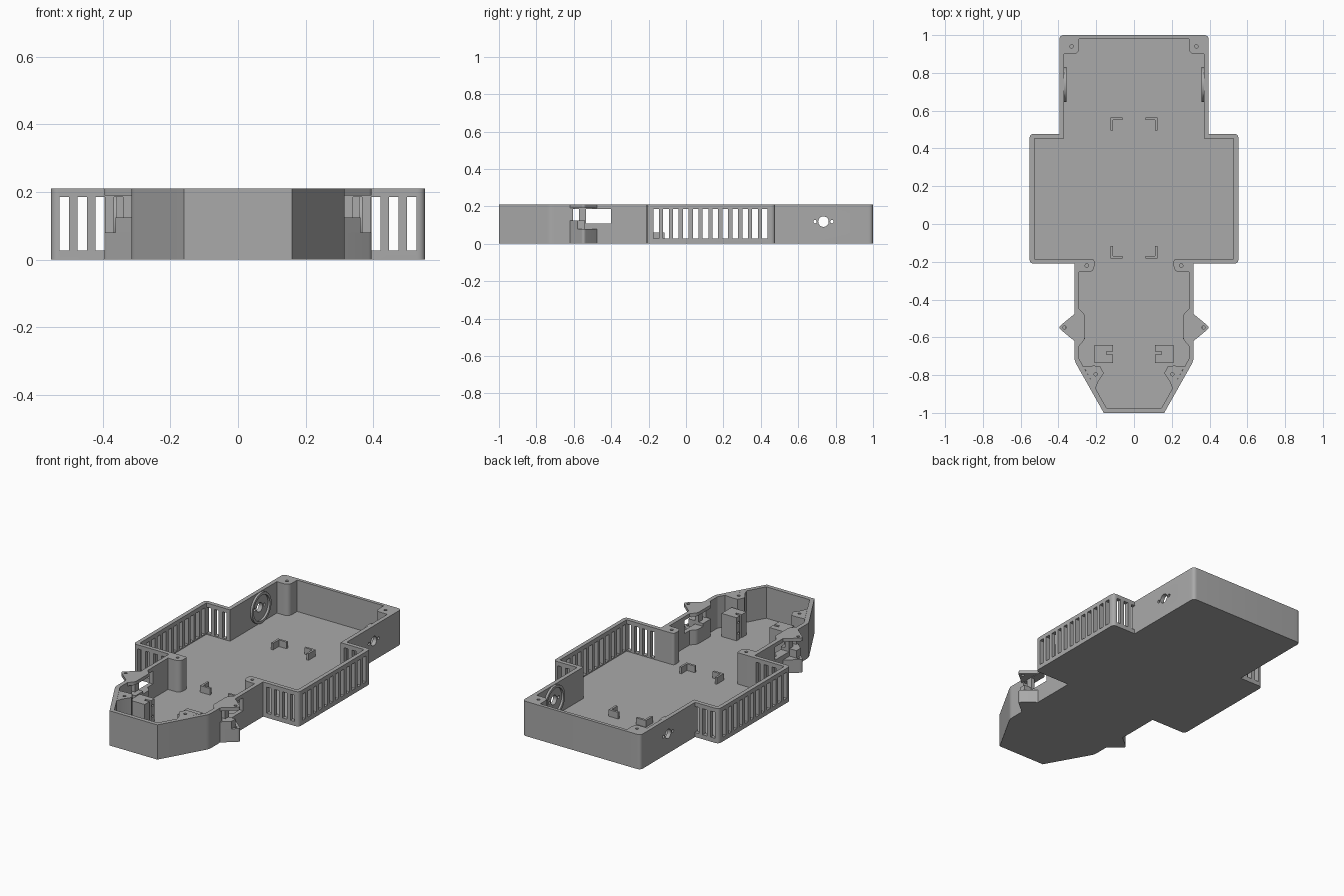
import bpy, bmesh, math
from mathutils import Vector, Matrix

if "Cube" in bpy.data.objects:
    bpy.data.objects.remove(bpy.data.objects["Cube"])

TOP, FLOOR = 0.21, 0.02
gray = bpy.data.materials.new("plain_gray")
gray.use_nodes = True
gray.diffuse_color = (0.4, 0.4, 0.4, 1)
gray.node_tree.nodes["Principled BSDF"].inputs["Base Color"].default_value = (0.4, 0.4, 0.4, 1)


def finish(name, bm):
    bmesh.ops.recalc_face_normals(bm, faces=bm.faces)
    mesh = bpy.data.meshes.new(name)
    bm.to_mesh(mesh)
    bm.free()
    mesh.materials.append(gray)
    ob = bpy.data.objects.new(name, mesh)
    bpy.context.collection.objects.link(ob)
    return ob


def fillet(points):
    """Round each (x, y, radius) corner that has a radius."""
    out = []
    for i, p in enumerate(points):
        c = Vector(p[:2])
        r = p[2] if len(p) > 2 else 0
        if not r:
            out.append(c)
            continue
        a = c + (Vector(points[i - 1][:2]) - c).normalized() * r
        b = c + (Vector(points[(i + 1) % len(points)][:2]) - c).normalized() * r
        for k in range(7):
            t = k / 6
            out.append(a * (1 - t) ** 2 + c * 2 * t * (1 - t) + b * t * t)
    return out


def prism(name, points, z0, z1, side=1):
    bm = bmesh.new()
    verts = [bm.verts.new((p.x * side, p.y, z0)) for p in fillet(points)]
    face = bm.faces.new(verts)
    new = bmesh.ops.extrude_face_region(bm, geom=[face])["geom"]
    bmesh.ops.translate(bm, vec=(0, 0, z1 - z0),
                        verts=[v for v in new if isinstance(v, bmesh.types.BMVert)])
    return finish(name, bm)


def box(name, x, y, z, side=1):
    return prism(name, [(x[0], y[0]), (x[1], y[0]), (x[1], y[1]), (x[0], y[1])], z[0], z[1], side)


def cylinder(name, center, radius, length, along_x=False, segments=32):
    bm = bmesh.new()
    turn = Matrix.Rotation(math.pi / 2, 4, "Y") if along_x else Matrix()
    bmesh.ops.create_cone(bm, cap_ends=True, segments=segments, radius1=radius, radius2=radius,
                          depth=length, matrix=Matrix.Translation(center) @ turn)
    return finish(name, bm)


def cut(ob, cutters):
    for c in cutters:
        c.hide_render = True
        mod = ob.modifiers.new("cut", "BOOLEAN")
        mod.operation, mod.solver, mod.object = "DIFFERENCE", "EXACT", c
    bpy.context.view_layer.update()
    evaluated = ob.evaluated_get(bpy.context.evaluated_depsgraph_get())
    mesh = bpy.data.meshes.new_from_object(evaluated)
    ob.modifiers.clear()
    ob.data = mesh
    for c in cutters:
        bpy.data.objects.remove(c)
    return ob


def mirrored(half):
    return half + [(-p[0],) + tuple(p[1:]) for p in reversed(half)]


# Tray outline and cavity
outer = mirrored([(0.16, -1), (0.315, -0.725, 0.02), (0.315, -0.21), (0.553, -0.21, 0.025),
                  (0.553, 0.477, 0.025), (0.395, 0.477), (0.395, 1, 0.025)])
inner = mirrored([(0.145, -0.975), (0.29, -0.715), (0.29, -0.185), (0.528, -0.185),
                  (0.528, 0.452), (0.37, 0.452), (0.37, 0.98)])
tray = prism("tray", outer, 0, TOP)
cut(tray, [prism("cavity", inner, FLOOR, TOP + 0.1)])

# Vent slots, wall windows and round side ports
slot_z = (0.027, 0.185)
cutters = []
for i in range(12):
    y = -0.16 + i * 0.0529
    cutters.append(box("slot", (-0.7, 0.7), (y - 0.015, y + 0.015), slot_z))
for side in (1, -1):
    for i in range(4):
        x = 0.353 + i * 0.0533
        span = (x - 0.014, x + 0.014)
        cutters.append(box("slot", span, (-0.24, -0.17), slot_z, side))
        if i:
            cutters.append(box("slot", span, (0.43, 0.479), slot_z, side))
cutters.append(box("window", (-0.5, 0.5), (-0.535, -0.4), (0.108, 0.187)))
cutters.append(box("window", (-0.5, 0.5), (-0.605, -0.572), (0.125, 0.187)))
for y, r in ((0.735, 0.028), (0.69, 0.009), (0.78, 0.009)):
    cutters.append(cylinder("port", (0, y, 0.118), r, 1.2, True))
cut(tray, cutters)

for side, label in ((1, "left"), (-1, "right")):
    # Screw posts, each with a blind hole
    posts = {
        "rear_post": ([(0.37, 0.90), (0.37, 0.98), (0.29, 0.98), (0.29, 0.90, 0.035)], (0.33, 0.94)),
        "middle_post": ([(0.29, -0.255), (0.29, -0.185), (0.21, -0.185, 0.015),
                         (0.21, -0.255, 0.035)], (0.25, -0.22)),
        "front_post": ([(0.267, -0.755), (0.215, -0.75), (0.18, -0.752), (0.16, -0.79),
                        (0.19, -0.835), (0.2036, -0.87)], (0.203, -0.795)),
    }
    for name, (points, (hx, hy)) in posts.items():
        post = prism(f"{label}_{name}", points, FLOOR, TOP, side)
        cut(post, [cylinder("hole", (hx * side, hy, TOP), 0.009, 0.16, segments=16)])

    # Upper ear plate reaching through the wall
    ear = [(0.315, -0.62), (0.402, -0.548, 0.02), (0.315, -0.476)]
    pad = [(0.29, -0.45), (0.26, -0.48, 0.015), (0.26, -0.61, 0.015), (0.29, -0.645)]
    plate = prism(f"{label}_upper_ear", pad + ear, 0.19, TOP, side)
    lower = prism(f"{label}_lower_ear", ear, 0, 0.08, side)
    for ob, z in ((plate, 0.2), (lower, 0.08)):
        cut(ob, [cylinder("hole", (0.368 * side, -0.548, z), 0.009, 0.08, segments=16)])
    prism(f"{label}_ear_step", [(0.315, -0.62), (0.362, -0.581), (0.362, -0.54), (0.315, -0.54)],
          0.08, 0.125, side)

    # Sill behind the wall window
    prism(f"{label}_window_sill", pad, FLOOR, 0.108, side)
    box(f"{label}_sill_step", (0.26, 0.29), (-0.61, -0.535), (0.108, 0.125), side)

    # Notched mounting block
    block = prism(f"{label}_mount_block",
                  [(0.11, -0.735), (0.21, -0.735), (0.21, -0.64), (0.11, -0.64), (0.11, -0.675),
                   (0.145, -0.675), (0.145, -0.69), (0.11, -0.69)], FLOOR, 0.16, side)
    cut(block, [cylinder("hole", (0.11 * side, -0.658, z), 0.007, 0.05, True, 12)
                for z in (0.06, 0.125)])

    # Ring around the side port
    ring = cylinder(f"{label}_port_ring", (0.364 * side, 0.738, 0.116), 0.092, 0.014, True, 48)
    cut(ring, [cylinder("bore", (0.364 * side, 0.738, 0.116), 0.077, 0.1, True, 48)])

    # Corner brackets on the floor
    for end, y, d in (("front", -0.183, 1), ("rear", 0.563, -1)):
        prism(f"{label}_{end}_bracket",
              [(0.125, y), (0.125, y + 0.067 * d), (0.112, y + 0.067 * d), (0.112, y + 0.013 * d),
               (0.06, y + 0.013 * d), (0.06, y)], FLOOR, 0.06, side)

# Smooth the rounded corners and holes, keep hard edges
bpy.ops.object.select_all(action="DESELECT")
for ob in bpy.context.collection.objects:
    if ob.type == "MESH" and gray.name in ob.data.materials:
        ob.select_set(True)
        bpy.context.view_layer.objects.active = ob
bpy.ops.object.shade_smooth_by_angle(angle=math.radians(28))
